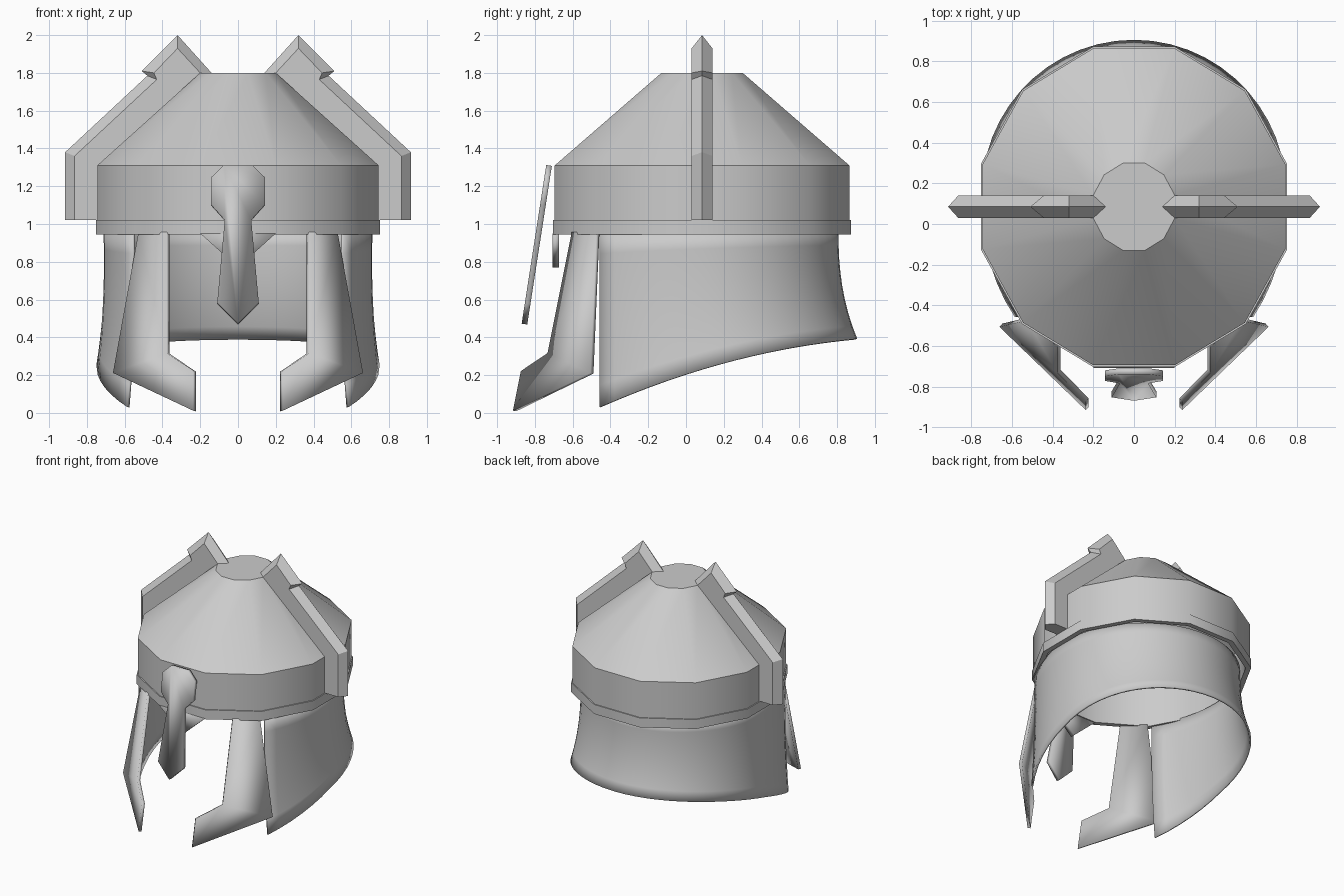
import bpy, bmesh, math

cube = bpy.data.objects.get("Cube")
if cube:
    bpy.data.objects.remove(cube, do_unlink=True)

steel = bpy.data.materials.new("grey steel")
steel.use_nodes = True
GREY = (0.6, 0.6, 0.6, 1)
steel.diffuse_color = GREY
steel.node_tree.nodes["Principled BSDF"].inputs["Base Color"].default_value = GREY

CY = 0.085  # helmet axis in y


def make(name, verts, faces, thickness=0, angle=40):
    """Mesh object with consistent normals, optional inward solidify, smooth by angle."""
    mesh = bpy.data.meshes.new(name)
    mesh.from_pydata(verts, [], faces)
    bm = bmesh.new()
    bm.from_mesh(mesh)
    bmesh.ops.recalc_face_normals(bm, faces=bm.faces)
    bm.to_mesh(mesh)
    bm.free()
    mesh.materials.append(steel)
    ob = bpy.data.objects.new(name, mesh)
    bpy.context.collection.objects.link(ob)
    if thickness:
        mod = ob.modifiers.new("Thickness", 'SOLIDIFY')
        mod.thickness = thickness
        mod.offset = 0
    bpy.ops.object.select_all(action='DESELECT')
    ob.select_set(True)
    bpy.context.view_layer.objects.active = ob
    bpy.ops.object.shade_smooth_by_angle(angle=math.radians(angle))
    return ob


def bridge(count, rings, closed=True):
    """Quads between consecutive rings of equal size."""
    last = count if closed else count - 1
    return [(r * count + i, r * count + (i + 1) % count,
             (r + 1) * count + (i + 1) % count, (r + 1) * count + i)
            for r in range(rings - 1) for i in range(last)]


# Twelve-sided crown: closed hollow profile of (half width, half depth, height)
def lathe(name, profile, n=12):
    k = 1 / math.cos(math.pi / n)
    verts = []
    for hx, hy, z in profile:
        for i in range(n):
            a = 2 * math.pi * (i + 0.5) / n
            verts.append((hx * k * math.cos(a), CY + hy * k * math.sin(a), z))
    faces = bridge(n, len(profile))
    faces.append(tuple(range(n)))
    faces.append(tuple(range((len(profile) - 1) * n, len(profile) * n)))
    return make(name, verts, faces)


lathe("crown_with_brow_band", [
    (0.19, 0.205, 1.77), (0.715, 0.75, 1.295), (0.715, 0.75, 0.945),
    (0.753, 0.788, 0.945), (0.753, 0.788, 1.02), (0.745, 0.78, 1.02),
    (0.745, 0.78, 1.31), (0.2, 0.215, 1.8)])

# Flared neck guard, open at the front, with a rising lower edge
COLS, ROWS = 41, 9
verts = []
for r in range(ROWS):
    t = r / (ROWS - 1)
    start = -math.asin(0.54 / 0.87)
    for c in range(COLS):
        a = start + (math.pi - 2 * start) * c / (COLS - 1)
        back = max(math.sin(a), 0)
        flare = (0.035 + 0.065 * back) * t ** 2.3 - 0.02 * t * (1 - t) * (1 - back)
        depth = 0.715 + flare if back else 0.87
        y = CY + depth * math.sin(a)
        u = (y + 0.455) / 1.355
        low = 0.03 + 0.36 * (1.65 * u - 0.65 * u * u)
        verts.append(((0.705 + flare) * math.cos(a), y, 0.96 + (low - 0.96) * t))
make("neck_guard", verts, bridge(COLS, ROWS, False), 0.014)


# Flat plates drawn in front outline, with y given by a sloping plane
def plate(name, outline, plane, thickness):
    verts = [(x, plane(x, z), z) for x, z in outline]
    return make(name, verts, [tuple(range(len(verts)))], thickness, 30)


half = [(0.075, 1.31), (0.142, 1.245), (0.142, 1.1), (0.07, 1.02), (0.11, 0.58)]
nasal = half + [(0, 0.47)] + [(-x, z) for x, z in reversed(half)]
plate("nose_guard", nasal, lambda x, z: -0.725 - (1.31 - z) * 0.155, 0.03)
plate("brow_point", [(-0.2, 0.95), (0.2, 0.95), (0, 0.77)], lambda x, z: -0.69, 0.036)

# Crest horn outlines: central ridge and its inset sides
ridge = [(0.915, 1.02), (0.915, 1.38), (0.48, 1.785), (0.51, 1.81), (0.32, 2.0), (0.14, 1.8)]
sides = [(0.865, 1.02), (0.865, 1.36), (0.43, 1.765), (0.445, 1.8), (0.32, 1.93), (0.2, 1.8)]
inner = [(0.2, 1.785), (0.73, 1.3), (0.73, 1.02)]
cheek = [(0.37, 0.955), (0.37, 0.315), (0.23, 0.22), (0.23, 0.01), (0.655, 0.21), (0.52, 0.955)]

for side, s in (("left", 1), ("right", -1)):
    plate(side + "_cheek_guard", [(s * x, z) for x, z in cheek],
          lambda x, z: -1.11 + 0.87 * abs(x) + 0.2 * z, 0.022)
    verts = []
    for pts, dy in ((sides, -0.055), (ridge, 0), (sides, 0.055)):
        verts += [(s * x, CY + dy, z) for x, z in pts + inner]
    n = len(ridge + inner)
    faces = bridge(n, 3) + [tuple(range(n)), tuple(range(2 * n, 3 * n))]
    make(side + "_crest_horn", verts, faces, 0, 30)
